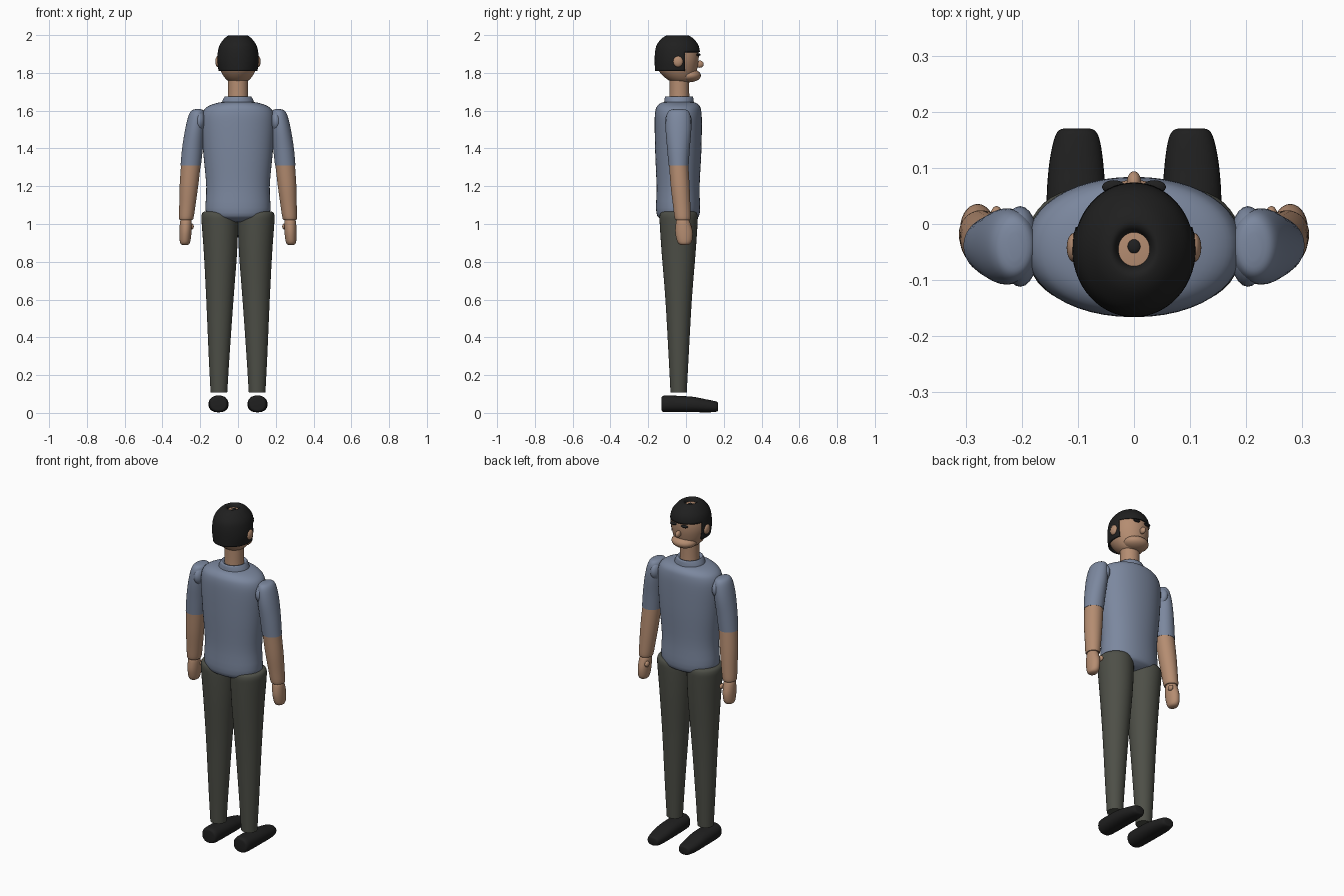
import bpy, bmesh, math
from mathutils import Vector


def material(name, rgb):
    m = bpy.data.materials.new(name)
    m.diffuse_color = (*rgb, 1)
    return m


SHIRT = material("shirt_blue", (0.20, 0.245, 0.345))
SKIN = material("skin", (0.46, 0.265, 0.165))
TROUSERS = material("trouser_grey", (0.075, 0.078, 0.063))
BLACK = material("black", (0.014, 0.014, 0.014))


def finish(name, bm, mat, mirror=False, angle=40):
    bmesh.ops.recalc_face_normals(bm, faces=bm.faces)
    me = bpy.data.meshes.new(name)
    bm.to_mesh(me)
    bm.free()
    ob = bpy.data.objects.new(name, me)
    bpy.context.collection.objects.link(ob)
    me.materials.append(mat)
    bpy.ops.object.select_all(action='DESELECT')
    ob.select_set(True)
    bpy.context.view_layer.objects.active = ob
    bpy.ops.object.shade_smooth_by_angle(angle=math.radians(angle))
    if mirror:
        ob.modifiers.new("mirror", 'MIRROR')
    return ob


def smooth_rows(rows, steps):
    """Pass a smooth curve through the section rows."""
    out = []
    for i in range(len(rows) - 1):
        p = [Vector(rows[min(max(i + k, 0), len(rows) - 1)]) for k in (-1, 0, 1, 2)]
        for s in range(steps):
            t = s / steps
            out.append(0.5 * (2 * p[1] + (p[2] - p[0]) * t
                              + (2 * p[0] - 5 * p[1] + 4 * p[2] - p[3]) * t * t
                              + (3 * p[1] - p[0] - 3 * p[2] + p[3]) * t ** 3))
    return out + [Vector(rows[-1])]


def loft_mesh(rows, along='z', power=2.0, seg=40, steps=4, caps=True):
    """Rows are (position, centre x, centre of other axis, half widths)."""
    bm = bmesh.new()
    rings = []
    for pos, cx, co, rx, ro in smooth_rows(rows, steps):
        ring = []
        for k in range(seg):
            a = math.tau * k / seg
            c, s = math.cos(a), math.sin(a)
            u = cx + rx * math.copysign(abs(c) ** (2 / power), c)
            v = co + ro * math.copysign(abs(s) ** (2 / power), s)
            ring.append(bm.verts.new((u, v, pos) if along == 'z' else (u, pos, v)))
        rings.append(ring)
    for a, b in zip(rings, rings[1:]):
        for k in range(seg):
            j = (k + 1) % seg
            bm.faces.new((a[k], a[j], b[j], b[k]))
    if caps:
        bm.faces.new(rings[0])
        bm.faces.new(rings[-1])
    return bm


def loft(name, rows, mat, mirror=False, **kw):
    return finish(name, loft_mesh(rows, **kw), mat, mirror)


def ball(name, centre, radii, mat, mirror=False):
    bm = bmesh.new()
    bmesh.ops.create_uvsphere(bm, u_segments=24, v_segments=14, radius=1)
    for v in bm.verts:
        v.co = Vector([c + r * p for c, r, p in zip(centre, radii, v.co)])
    return finish(name, bm, mat, mirror)


# Shirt body and collar
loft("shirt", [
    (1.01, 0, -0.04, 0.06, 0.05), (1.025, 0, -0.04, 0.125, 0.09),
    (1.06, 0, -0.042, 0.17, 0.115), (1.2, 0, -0.042, 0.168, 0.114),
    (1.38, 0, -0.041, 0.184, 0.122), (1.53, 0, -0.041, 0.193, 0.125),
    (1.595, 0, -0.041, 0.184, 0.122), (1.625, 0, -0.04, 0.155, 0.112),
    (1.642, 0, -0.04, 0.105, 0.09), (1.648, 0, -0.04, 0.055, 0.05)],
    SHIRT, power=2.1, seg=48)
loft("collar", [
    (1.635, 0, -0.037, 0.086, 0.08), (1.65, 0, -0.037, 0.083, 0.078),
    (1.672, 0, -0.037, 0.072, 0.074), (1.676, 0, -0.037, 0.066, 0.066),
    (1.668, 0, -0.037, 0.055, 0.055)], SHIRT)

# Arms
ball("shoulder", (0.203, -0.04, 1.545), (0.034, 0.072, 0.062), SHIRT, True)
loft("sleeve", [
    (1.608, 0.213, -0.04, 0.012, 0.025), (1.6, 0.214, -0.04, 0.033, 0.05),
    (1.57, 0.218, -0.04, 0.045, 0.064), (1.5, 0.228, -0.04, 0.052, 0.068),
    (1.4, 0.241, -0.04, 0.055, 0.06), (1.31, 0.25, -0.039, 0.054, 0.053)],
    SHIRT, True, seg=32)
loft("forearm", [
    (1.32, 0.249, -0.039, 0.052, 0.051), (1.2, 0.26, -0.031, 0.049, 0.05),
    (1.1, 0.268, -0.023, 0.043, 0.046), (1.03, 0.274, -0.018, 0.038, 0.042),
    (1.022, 0.275, -0.018, 0.03, 0.034)], SKIN, True, seg=32)
loft("hand", [
    (1.025, 0.275, -0.017, 0.026, 0.03), (1.01, 0.276, -0.016, 0.031, 0.037),
    (0.96, 0.278, -0.011, 0.032, 0.046), (0.915, 0.28, -0.008, 0.029, 0.041),
    (0.895, 0.281, -0.008, 0.023, 0.03), (0.888, 0.281, -0.008, 0.01, 0.014)],
    SKIN, True, seg=28)
ball("thumb", (0.245, 0.014, 0.987), (0.011, 0.018, 0.016), SKIN, True)

# Trousers and shoes
loft("trouser_leg", [
    (0.108, 0.101, -0.039, 0.044, 0.043), (0.3, 0.1, -0.039, 0.055, 0.053),
    (0.6, 0.096, -0.039, 0.072, 0.07), (0.85, 0.093, -0.039, 0.088, 0.09),
    (1.0, 0.096, -0.039, 0.096, 0.1), (1.045, 0.099, -0.039, 0.094, 0.1),
    (1.064, 0.1, -0.039, 0.083, 0.088), (1.068, 0.1, -0.039, 0.06, 0.06)],
    TROUSERS, True, seg=36)
loft("shoe", [
    (-0.13, 0.103, 0.048, 0.03, 0.028), (-0.124, 0.103, 0.048, 0.044, 0.041),
    (-0.09, 0.103, 0.048, 0.051, 0.044), (0.03, 0.103, 0.045, 0.053, 0.041),
    (0.1, 0.103, 0.038, 0.049, 0.035), (0.145, 0.102, 0.034, 0.042, 0.03),
    (0.165, 0.102, 0.033, 0.034, 0.025), (0.17, 0.102, 0.033, 0.024, 0.017)],
    BLACK, True, along='y', power=2.3, seg=32)

# Neck, head and face
loft("neck", [(1.64, 0, -0.035, 0.055, 0.054), (1.7, 0, -0.035, 0.053, 0.052),
              (1.79, 0, -0.035, 0.053, 0.052)], SKIN, seg=32)
loft("head", [
    (1.75, 0, -0.025, 0.035, 0.04), (1.76, 0, -0.028, 0.056, 0.062),
    (1.785, 0, -0.037, 0.078, 0.085), (1.82, 0, -0.045, 0.095, 0.104),
    (1.87, 0, -0.045, 0.104, 0.112), (1.92, 0, -0.045, 0.099, 0.109),
    (1.96, 0, -0.045, 0.075, 0.085), (1.978, 0, -0.045, 0.04, 0.045),
    (1.982, 0, -0.045, 0.01, 0.01)], SKIN)
ball("jaw", (0, 0.015, 1.786), (0.072, 0.064, 0.036), SKIN)
ball("nose", (0, 0.073, 1.846), (0.013, 0.021, 0.019), SKIN)
ball("ear", (0.107, -0.042, 1.86), (0.013, 0.026, 0.029), SKIN, True)
ball("eyebrow", (0.036, 0.066, 1.897), (0.021, 0.012, 0.007), BLACK, True)

# Hair cap with an open face and a dip in the crown
bm = loft_mesh([
    (1.81, 0, -0.045, 0.103, 0.119), (1.86, 0, -0.045, 0.11, 0.121),
    (1.91, 0, -0.045, 0.107, 0.119), (1.95, 0, -0.045, 0.096, 0.109),
    (1.985, 0, -0.045, 0.069, 0.08), (1.999, 0, -0.045, 0.045, 0.052),
    (1.993, 0, -0.045, 0.033, 0.036), (1.974, 0, -0.045, 0.026, 0.028)],
    seg=56, caps=False)
front = [f for f in bm.faces
         if f.calc_center_median().z < 1.91 and f.calc_center_median().y > -0.005]
bmesh.ops.delete(bm, geom=front, context='FACES')
hair = finish("hair", bm, BLACK)
wall = hair.modifiers.new("thickness", 'SOLIDIFY')
wall.thickness = 0.008
ball("crown_dot", (0, -0.04, 1.98), (0.012, 0.013, 0.006), BLACK)
